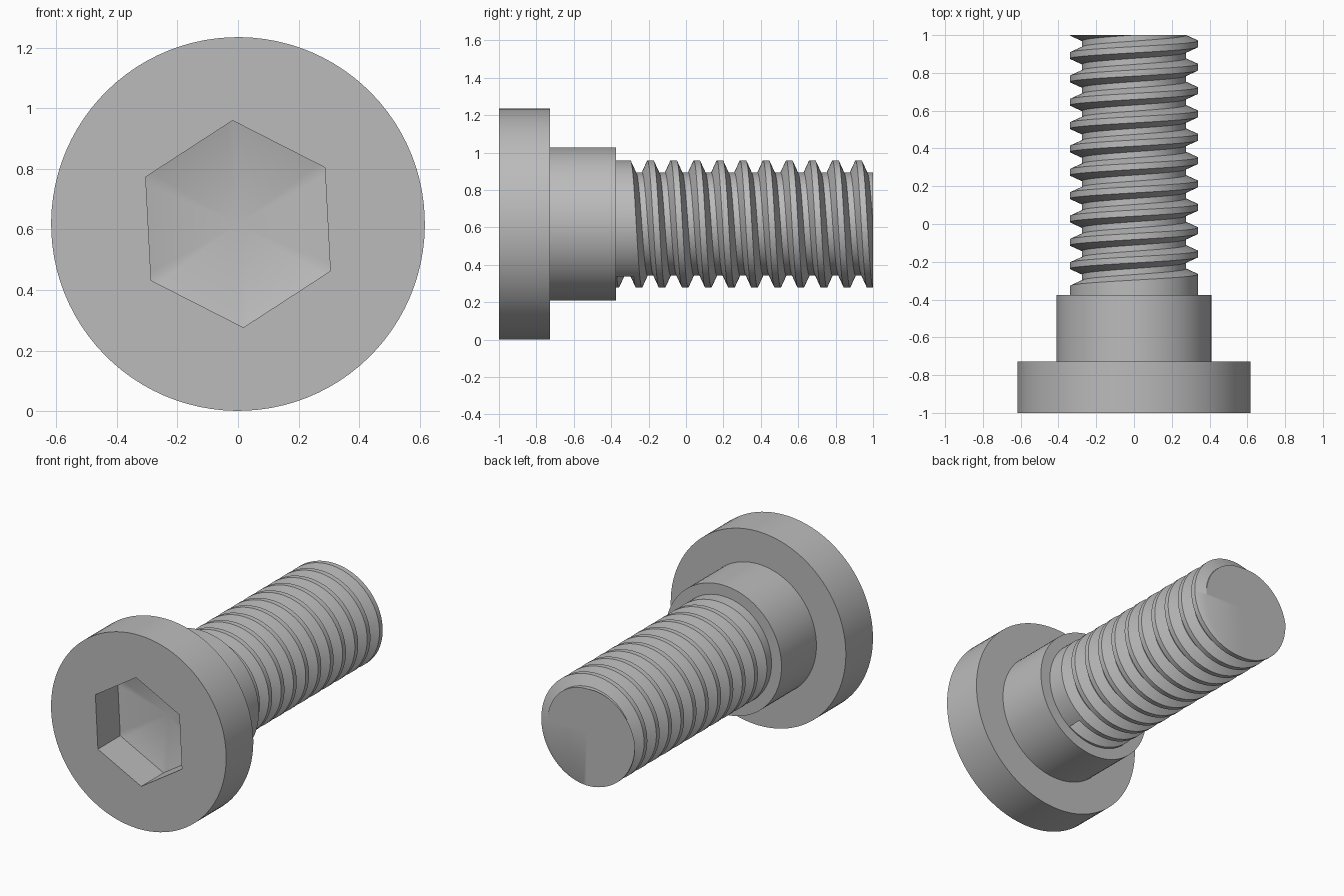
import bpy
import bmesh
from math import sin, cos, pi, radians

AXIS_Z = 0.618
N = 96

if "Cube" in bpy.data.objects:
    bpy.data.objects.remove(bpy.data.objects["Cube"])

steel = bpy.data.materials.new("grey steel")
steel.use_nodes = True
colour = (0.5, 0.5, 0.5, 1)
steel.diffuse_color = colour
steel.node_tree.nodes["Principled BSDF"].inputs["Base Color"].default_value = colour


def finish(name, bm):
    """Weld, orient and shade a mesh, then add it to the scene."""
    bmesh.ops.remove_doubles(bm, verts=bm.verts, dist=1e-5)
    bmesh.ops.recalc_face_normals(bm, faces=bm.faces)
    mesh = bpy.data.meshes.new(name)
    bm.to_mesh(mesh)
    bm.free()
    mesh.materials.append(steel)
    obj = bpy.data.objects.new(name, mesh)
    bpy.context.collection.objects.link(obj)
    bpy.ops.object.select_all(action='DESELECT')
    obj.select_set(True)
    bpy.context.view_layer.objects.active = obj
    bpy.ops.object.shade_smooth_by_angle(angle=radians(28))


def point(bm, r, angle, y):
    """Vertex at an angle turned from the top towards +x."""
    return bm.verts.new((r * sin(angle), y, AXIS_Z + r * cos(angle)))


def loft(bm, rows):
    for a, b in zip(rows, rows[1:]):
        for i in range(len(a) - 1):
            bm.faces.new((a[i], a[i + 1], b[i + 1], b[i]))


# Head with hexagonal socket, and the plain shoulder behind it
HEX_TURN = radians(-3)


def hexagon(angle):
    return 0.342 * cos(pi / 6) / cos((angle - HEX_TURN) % (pi / 3) - pi / 6)


def circle(radius):
    return lambda angle: radius


sections = [
    (circle(0), -0.70), (hexagon, -0.775), (hexagon, -1),
    (circle(0.617), -1), (circle(0.617), -0.727),
    (circle(0.41), -0.727), (circle(0.41), -0.375), (circle(0), -0.375),
]
bm = bmesh.new()
rows = []
for i in range(N + 1):
    angle = HEX_TURN + 2 * pi * i / N
    rows.append([point(bm, r(angle), angle, y) for r, y in sections])
loft(bm, rows)
finish("head_and_shoulder", bm)

# Threaded shank: a right-handed helical groove running off the far end
MAJOR, MINOR = 0.34, 0.275
PITCH, TURNS = 0.1236, 12
START, END = -0.375, 1.0
FIRST_ANGLE, FIRST_Y = radians(-214), -0.325
groove = [(-0.0455, MAJOR), (-0.016, MINOR), (0.016, MINOR), (0.0455, MAJOR)]


def clip(profile):
    """Hold every profile point past the end at the end plane."""
    result = []
    end_r = None
    for i, (y, r) in enumerate(profile):
        if y > END:
            if end_r is None:
                y0, r0 = profile[i - 1]
                end_r = r0 + (r - r0) * (END - y0) / (y - y0)
            y, r = END, end_r
        result.append((y, r))
    return result


bm = bmesh.new()
rows = []
for i in range(N + 1):
    profile = [(START, MAJOR)]
    for k in range(TURNS):
        centre = FIRST_Y + PITCH * (i / N + k)
        profile += [(centre + dy, r) for dy, r in groove]
    angle = FIRST_ANGLE + 2 * pi * i / N
    rows.append([point(bm, r, angle, y) for y, r in clip(profile)])
loft(bm, rows)

# Wall where the groove starts, and the flat end
bm.faces.new(rows[0][1:5])
tip = point(bm, 0, 0, END)
for a, b in zip(rows, rows[1:]):
    bm.faces.new((a[-1], b[-1], tip))
finish("threaded_shank", bm)
